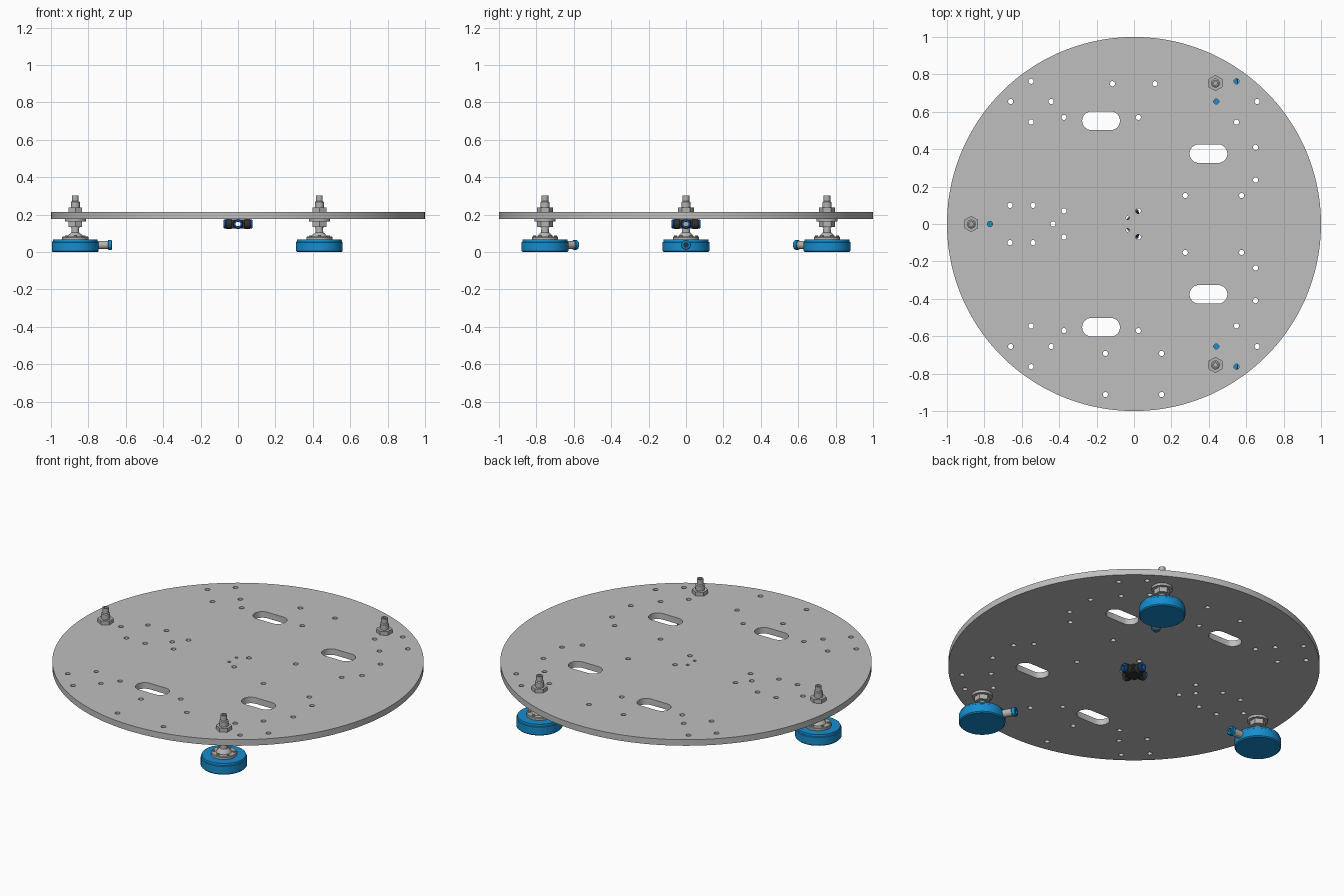
import bpy, bmesh, math
from mathutils import Matrix, Vector

old = bpy.data.objects.get("Cube")
if old:
    bpy.data.objects.remove(old)


def material(name, rgb):
    m = bpy.data.materials.new(name)
    m.use_nodes = True
    m.diffuse_color = (*rgb, 1)
    m.node_tree.nodes["Principled BSDF"].inputs["Base Color"].default_value = (*rgb, 1)
    return m


PLATE = material("plate grey", (0.52, 0.52, 0.52))
METAL = material("metal grey", (0.45, 0.45, 0.44))
BLUE = material("blue", (0.008, 0.27, 0.62))
COLLAR = material("collar blue", (0.01, 0.14, 0.5))
BLACK = material("black plastic", (0.03, 0.03, 0.03))


def finish(name, bm, mat, matrix=Matrix(), smooth=True):
    bmesh.ops.remove_doubles(bm, verts=bm.verts, dist=1e-5)
    bmesh.ops.recalc_face_normals(bm, faces=bm.faces)
    me = bpy.data.meshes.new(name)
    bm.to_mesh(me)
    bm.free()
    me.materials.append(mat)
    ob = bpy.data.objects.new(name, me)
    bpy.context.collection.objects.link(ob)
    ob.matrix_world = matrix
    if smooth:
        bpy.ops.object.select_all(action='DESELECT')
        ob.select_set(True)
        bpy.context.view_layer.objects.active = ob
        bpy.ops.object.shade_smooth_by_angle(angle=math.radians(30))
    return ob


def lathe(name, profile, mat, matrix=Matrix(), sides=32, closed=False):
    """Revolve (radius, height) points about z; closed makes a hollow ring."""
    bm = bmesh.new()
    vs = [bm.verts.new((r, 0, z)) for r, z in profile]
    pairs = list(zip(vs, vs[1:] + vs[:1])) if closed else list(zip(vs, vs[1:]))
    es = [bm.edges.new(p) for p in pairs]
    bmesh.ops.spin(bm, geom=vs + es, axis=(0, 0, 1), cent=(0, 0, 0),
                   angle=math.tau, steps=sides, use_duplicate=False)
    return finish(name, bm, mat, matrix, sides > 6)


def ring(name, inner, outer, z0, z1, mat, matrix=Matrix(), sides=32):
    c = 0.003
    pts = [(inner, z0), (outer - c, z0), (outer, z0 + c),
           (outer, z1 - c), (outer - c, z1), (inner, z1)]
    return lathe(name, pts, mat, matrix, sides, True)


def disc(name, r, z0, z1, mat, matrix=Matrix(), sides=32):
    return lathe(name, [(0, z0), (r, z0), (r, z1), (0, z1)], mat, matrix, sides)


def box(name, centre, size, mat):
    bm = bmesh.new()
    bmesh.ops.create_cube(bm, size=1, matrix=Matrix.Translation(centre) @ Matrix.Diagonal((*size, 1)))
    return finish(name, bm, mat, smooth=False)


# Round plate: one outline with round holes and slots
PLATE_LOW, PLATE_TOP = 0.178, 0.214


def outline(curve, x, y, r, half=0, sides=20):
    pts = []
    for i in range(sides):
        a = math.tau * (i + 0.5) / sides
        pts.append((x + r * math.cos(a) + math.copysign(half, math.cos(a)), y + r * math.sin(a)))
    sp = curve.splines.new('POLY')
    sp.points.add(sides - 1)
    for p, q in zip(sp.points, pts):
        p.co = (*q, 0, 1)
    sp.use_cyclic_u = True


curve = bpy.data.curves.new("plate_outline", 'CURVE')
curve.dimensions = '2D'
curve.fill_mode = 'BOTH'
curve.extrude = (PLATE_TOP - PLATE_LOW) / 2
outline(curve, 0, 0, 1, sides=128)
paired = [(-.55, .763), (-.66, .655), (-.443, .655), (-.55, .545), (-.375, .57), (.023, .57),
          (.548, .763), (.44, .655), (.658, .655), (.548, .545), (.65, .41), (.65, .235),
          (.274, .152), (.575, .152), (.023, .07), (-.375, .07), (-.54, .1), (-.663, .1)]
single = [(-.433, 0), (-.77, 0), (-.115, .75), (.112, .75),
          (-.153, -.692), (.148, -.692), (-.153, -.912), (.148, -.912)]
for x, y in paired:
    for s in (1, -1):
        outline(curve, x, s * y, 0.014, sides=16)
for x, y in single:
    outline(curve, x, y, 0.014, sides=16)
for s in (1, -1):
    outline(curve, -.034, s * .033, 0.009, sides=12)
    outline(curve, -.176, s * .552, 0.05, half=0.051, sides=32)
    outline(curve, .398, s * .376, 0.05, half=0.051, sides=32)
helper = bpy.data.objects.new("plate_helper", curve)
bpy.context.collection.objects.link(helper)
dg = bpy.context.evaluated_depsgraph_get()
flat = bpy.data.meshes.new_from_object(helper.evaluated_get(dg))
bm = bmesh.new()
bm.from_mesh(flat)
bpy.data.objects.remove(helper)
bpy.data.meshes.remove(flat)
finish("round_plate", bm, PLATE, Matrix.Translation((0, 0, (PLATE_LOW + PLATE_TOP) / 2)))

# Three feet with threaded studs and an air fitting pointing to the centre
for n in range(3):
    turn = Matrix.Rotation(math.pi + n * math.tau / 3, 4, 'Z')
    spot = turn @ Vector((0.87, 0, 0))
    at = Matrix.Translation(spot)
    tag = f"_{n + 1}"
    lathe("foot_pad" + tag, [(0, 0), (.119, 0), (.125, .006), (.125, .052), (.121, .055),
                             (.119, .066), (0, .066)], BLUE, at, 48)
    lathe("foot_flange" + tag, [(0, .066), (.07, .066), (.07, .079), (.067, .082), (.042, .082),
                                (.036, .092), (.021, .105), (.019, .14), (0, .14)], METAL, at)
    for k in range(6):
        a = math.tau * (k + .5) / 6
        bolt = Matrix.Translation(spot + Vector((.055 * math.cos(a), .055 * math.sin(a), 0)))
        disc("flange_bolt" + tag, .008, .08, .088, METAL, bolt, 12)
    hexed = at @ Matrix.Rotation(math.pi / 6, 4, 'Z')
    disc("lower_nut" + tag, .043, .134, .163, METAL, hexed, 6)
    disc("lower_washer" + tag, .056, .163, PLATE_LOW, METAL, at)
    disc("upper_nut" + tag, .043, PLATE_TOP, .237, METAL, hexed, 6)
    lathe("stud" + tag, [(0, .13), (.024, .13), (.024, .268), (.018, .272), (.018, .302),
                         (.01, .302), (.01, .285), (0, .285)], METAL, at, 24)
    # fitting axis runs inward from the pad rim
    inward = at @ turn @ Matrix.Translation((0, 0, .038)) @ Matrix.Rotation(-math.pi / 2, 4, 'Y')
    disc("fitting_body" + tag, .022, .1, .178, METAL, inward, 24)
    ring("fitting_collar" + tag, .012, .026, .174, .197, BLUE, inward, 24)
    disc("fitting_bore" + tag, .013, .178, .18, BLACK, inward, 24)

# Four-way connector under the middle of the plate, bored through both ways
MID = 0.15
for s, name in ((1, "upper"), (-1, "lower")):
    box("connector_" + name + "_wall", (0, 0, MID + s * .018), (.07, .07, .012), BLACK)
for sx in (1, -1):
    for sy in (1, -1):
        box("connector_post", (sx * .024, sy * .024, MID), (.022, .022, .03), BLACK)
for n in range(4):
    arm = (Matrix.Translation((0, 0, MID)) @ Matrix.Rotation(n * math.pi / 2, 4, 'Z')
           @ Matrix.Rotation(math.pi / 2, 4, 'Y'))
    ring("connector_arm", .014, .027, .033, .066, BLACK, arm, 24)
    ring("connector_collar", .013, .024, .06, .077, COLLAR, arm, 24)
